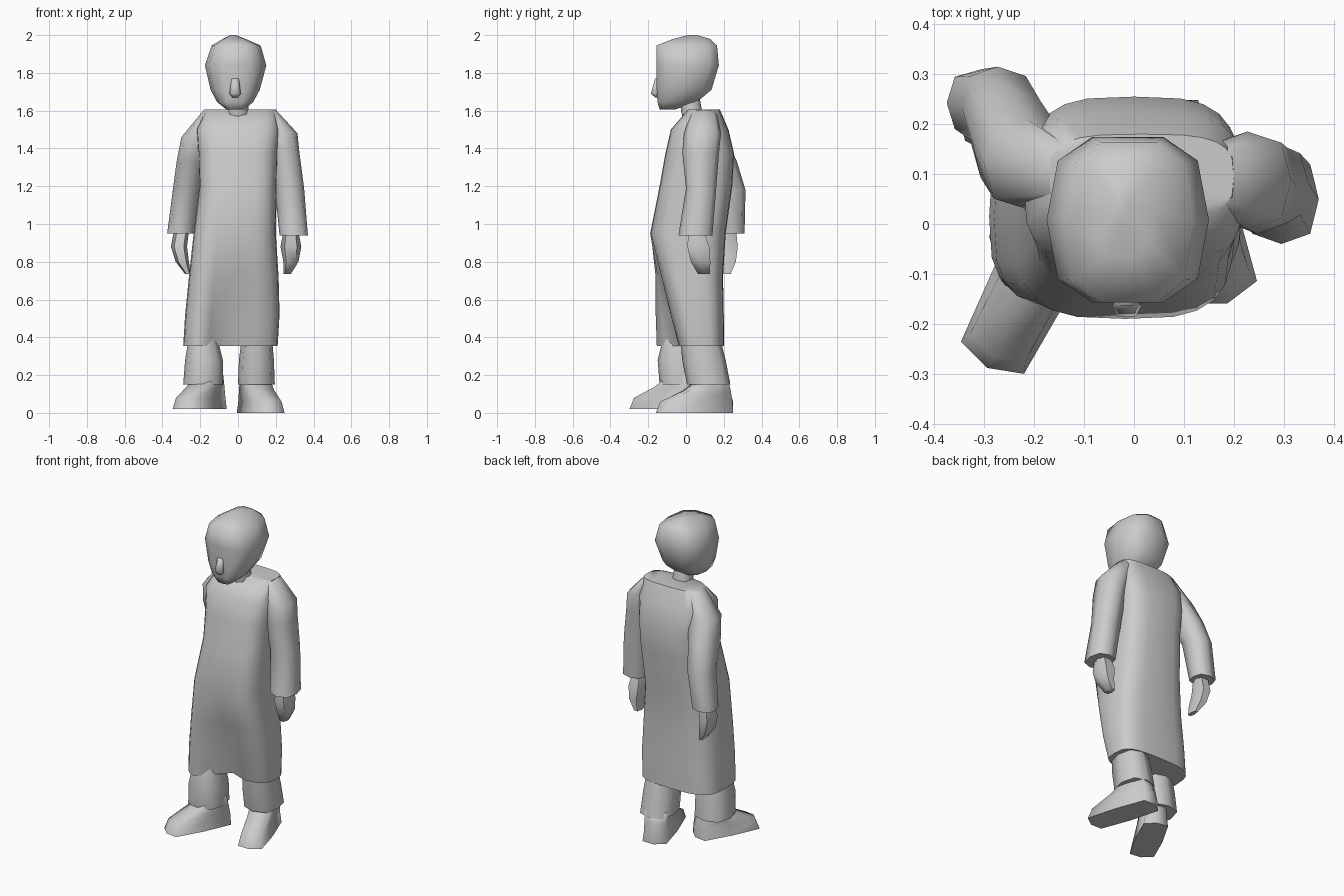
import bpy, bmesh, math

cube = bpy.data.objects.get("Cube")
if cube:
    bpy.data.objects.remove(cube, do_unlink=True)

clay = bpy.data.materials.new("plain grey")
clay.use_nodes = True
grey = (0.6, 0.6, 0.6, 1)
clay.diffuse_color = grey
shader = next(node for node in clay.node_tree.nodes if node.type == "BSDF_PRINCIPLED")
shader.inputs["Base Color"].default_value = grey
shader.inputs["Roughness"].default_value = 0.8


def squash(value, power):
    """Push a circle coordinate towards a rounded square."""
    return math.copysign(abs(value) ** power, value)


def loft(name, sections, sides=8, power=0.75, turn=0, reshape=None, smooth=65):
    """Skin closed sections, each given as left, right, front, back, height.
    Turn spins the whole part about the middle of its first section."""
    bm = bmesh.new()
    rings = []
    spin = math.radians(turn)
    left, right, front, back, height = sections[0]
    pivot_x, pivot_y = (left + right) / 2, (front + back) / 2
    for left, right, front, back, height in sections:
        ring = []
        for step in range(sides):
            angle = math.tau * step / sides
            dx = (left + right) / 2 - pivot_x + squash(math.cos(angle), power) * (right - left) / 2
            dy = (front + back) / 2 - pivot_y + squash(math.sin(angle), power) * (back - front) / 2
            point = (pivot_x + dx * math.cos(spin) - dy * math.sin(spin),
                     pivot_y + dx * math.sin(spin) + dy * math.cos(spin), height)
            ring.append(bm.verts.new(reshape(*point) if reshape else point))
        rings.append(ring)
    for lower, upper in zip(rings, rings[1:]):
        for step in range(sides):
            after = (step + 1) % sides
            bm.faces.new((lower[step], lower[after], upper[after], upper[step]))
    bm.faces.new(rings[0])
    bm.faces.new(rings[-1])
    bmesh.ops.recalc_face_normals(bm, faces=bm.faces)
    mesh = bpy.data.meshes.new(name)
    bm.to_mesh(mesh)
    bm.free()
    mesh.materials.append(clay)
    mesh.shade_smooth()
    mesh.set_sharp_from_angle(angle=math.radians(smooth))
    part = bpy.data.objects.new(name, mesh)
    bpy.context.collection.objects.link(part)
    return part


def stride_fold(x, y, z):
    """Slope the right front of the skirt into a crease beside the left leg."""
    drop = max(0, (0.95 - z) / 0.6)
    frontness = max(0, (0.2 - y) / 0.37)
    if x > 0.02:
        y += 0.13 * drop * frontness
    else:
        slope = max(0, (x + 0.2) / 0.2)
        y += 0.22 * slope * drop * frontness
    return x, y, z


# Robe, from hem to shoulders
loft("robe", [
    (-.29, .21, -.17, .2, .355),
    (-.28, .22, -.18, .2, .52),
    (-.26, .215, -.185, .195, .72),
    (-.235, .2, -.19, .21, .95),
    (-.205, .205, -.14, .245, 1.2),
    (-.21, .21, -.11, .255, 1.37),
    (-.22, .22, -.08, .225, 1.5),
    (-.17, .2, .01, .18, 1.605),
], sides=24, power=0.6, reshape=stride_fold)

# Sleeves
loft("left_sleeve", [
    (.12, .2, .03, .16, 1.605),
    (.14, .315, -.01, .185, 1.48),
    (.17, .325, -.02, .175, 1.38),
    (.195, .35, 0, .16, 1.19),
    (.22, .37, -.04, .14, .94),
])
loft("right_sleeve", [
    (-.18, -.1, .05, .16, 1.605),
    (-.3, -.13, .03, .21, 1.46),
    (-.325, -.17, .07, .27, 1.33),
    (-.345, -.2, .15, .315, 1.18),
    (-.375, -.235, .175, .31, .95),
])

# Hands
loft("left_hand", [
    (.24, .32, .01, .1, .96),
    (.225, .335, 0, .13, .88),
    (.24, .32, .02, .135, .8),
    (.24, .28, .06, .13, .735),
], sides=6)
loft("right_hand", [
    (-.34, -.26, .19, .27, .96),
    (-.355, -.27, .16, .28, .88),
    (-.33, -.26, .15, .27, .8),
    (-.28, -.25, .17, .24, .735),
], sides=6)

# Trouser legs
loft("left_trouser", [
    (0, .195, .005, .235, .15),
    (.005, .19, -.02, .21, .28),
    (.02, .18, -.03, .18, .4),
])
loft("right_trouser", [
    (-.29, -.08, -.14, .09, .15),
    (-.28, -.08, -.15, .08, .28),
    (-.26, -.11, -.12, .06, .4),
])

# Shoes: long sole, sloping instep, ankle
for name, mid, heel, toe, sole, turn in (
        ("left_shoe", .12, .26, -.17, 0, 18),
        ("right_shoe", -.203, .09, -.31, .02, -27)):
    loft(name, [
        (mid - .08, mid + .08, toe, heel, sole),
        (mid - .07, mid + .07, toe + .025, heel, sole + .06),
        (mid - .07, mid + .07, toe + .16, heel - .02, sole + .12),
        (mid - .07, mid + .07, toe + .24, heel - .04, sole + .18),
    ], power=0.35, turn=turn, smooth=80)

# Neck and head
loft("neck", [
    (-.06, .06, -.02, .09, 1.57),
    (-.05, .05, -.04, .07, 1.68),
])
loft("head", [
    (-.06, .03, -.14, -.06, 1.605),
    (-.11, .08, -.155, .06, 1.645),
    (-.145, .115, -.16, .14, 1.71),
    (-.175, .15, -.163, .18, 1.84),
    (-.14, .12, -.163, .17, 1.945),
    (-.08, .04, -.07, .13, 1.98),
    (-.04, -.01, .01, .06, 2),
], sides=10, power=0.7, smooth=80)

# Nose
loft("nose", [
    (-.03, 0, -.165, -.14, 1.67),
    (-.045, .015, -.188, -.14, 1.69),
    (-.035, .005, -.165, -.14, 1.77),
], sides=6, smooth=80)
